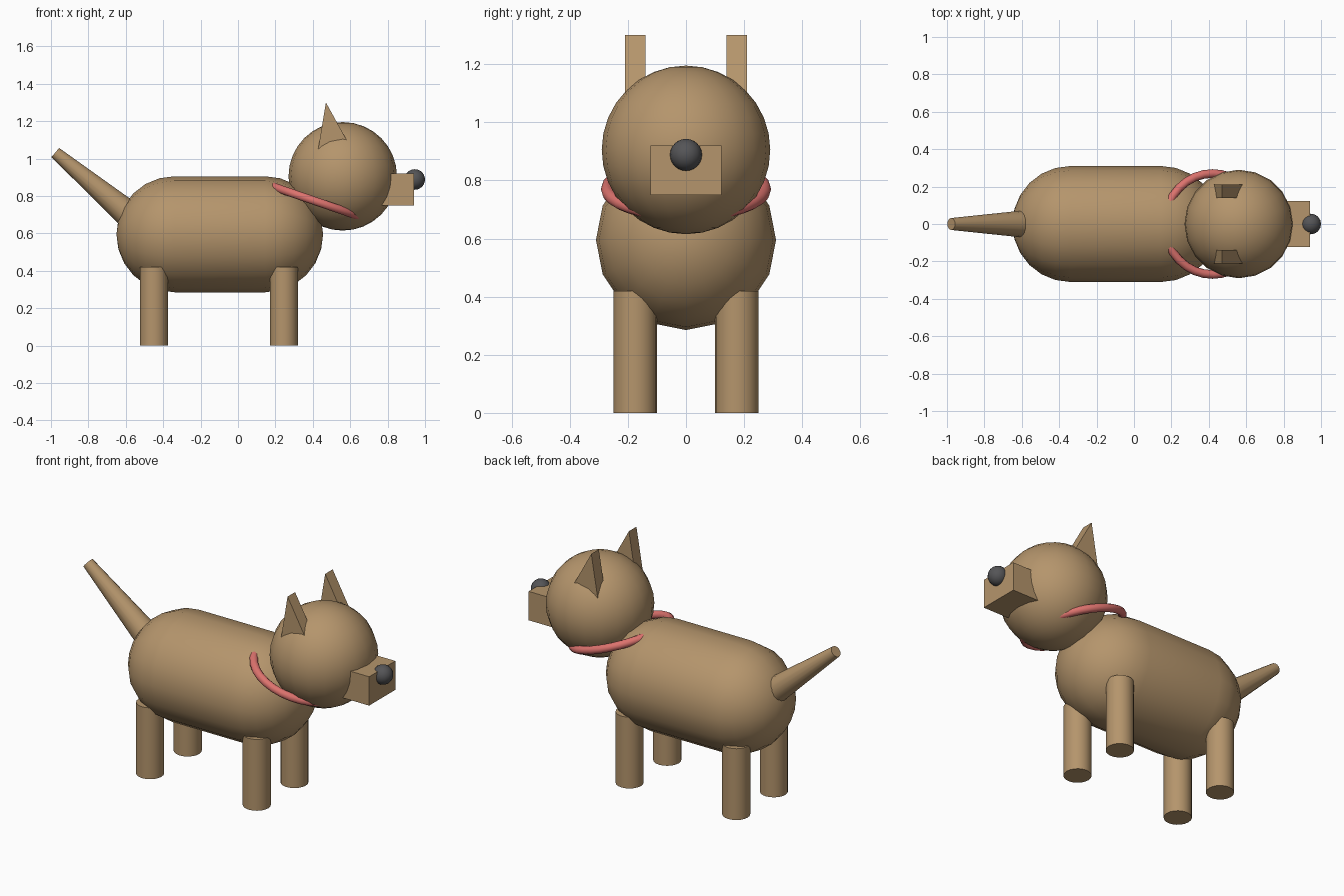
import bpy, bmesh, math
from mathutils import Vector, Matrix

if "Cube" in bpy.data.objects:
    bpy.data.objects.remove(bpy.data.objects["Cube"], do_unlink=True)


def material(name, colour):
    m = bpy.data.materials.new(name)
    m.use_nodes = True
    m.diffuse_color = (*colour, 1)
    m.node_tree.nodes["Principled BSDF"].inputs["Base Color"].default_value = (*colour, 1)
    return m


TAN = material("tan fur", (0.46, 0.30, 0.15))
RED = material("collar red", (0.72, 0.17, 0.155))
DARK = material("nose grey", (0.09, 0.09, 0.095))


def finish(ob, name, mat, smooth=True):
    ob.name = ob.data.name = name
    ob.data.materials.append(mat)
    if smooth:
        bpy.ops.object.select_all(action="DESELECT")
        ob.select_set(True)
        bpy.context.view_layer.objects.active = ob
        bpy.ops.object.shade_smooth_by_angle(angle=math.radians(40))
    return ob


def from_bmesh(bm, name, mat, smooth=True):
    bmesh.ops.recalc_face_normals(bm, faces=bm.faces)
    me = bpy.data.meshes.new(name)
    bm.to_mesh(me)
    bm.free()
    ob = bpy.data.objects.new(name, me)
    bpy.context.collection.objects.link(ob)
    return finish(ob, name, mat, smooth)


def rod(name, a, b, ra, rb, sides):
    """Round tapered rod from point a to point b."""
    a, b = Vector(a), Vector(b)
    bm = bmesh.new()
    turn = (b - a).to_track_quat("Z", "Y").to_matrix().to_4x4()
    bmesh.ops.create_cone(bm, cap_ends=True, segments=sides, radius1=ra, radius2=rb,
                          depth=(b - a).length,
                          matrix=Matrix.Translation((a + b) / 2) @ turn)
    return from_bmesh(bm, name, TAN)


def ball(name, centre, radius, sides, rings, mat):
    bm = bmesh.new()
    bmesh.ops.create_uvsphere(bm, u_segments=sides, v_segments=rings, radius=radius,
                              matrix=Matrix.Translation(centre))
    return from_bmesh(bm, name, mat)


# Body: capsule profile spun around the long axis
R, Z, BACK, FRONT, STEPS = 0.31, 0.595, -0.34, 0.145, 6
arc = [math.pi / 2 * i / STEPS for i in range(STEPS + 1)]
profile = [(BACK - R * math.cos(t), R * math.sin(t)) for t in arc]
profile += [(FRONT + R * math.cos(t), R * math.sin(t)) for t in reversed(arc)]
bm = bmesh.new()
verts = [bm.verts.new((x, 0, Z + r)) for x, r in profile]
edges = [bm.edges.new(pair) for pair in zip(verts, verts[1:])]
bmesh.ops.spin(bm, geom=verts + edges, cent=(0, 0, Z), axis=(1, 0, 0),
               angle=2 * math.pi, steps=16, use_merge=True)
bmesh.ops.remove_doubles(bm, verts=bm.verts, dist=0.001)
from_bmesh(bm, "body", TAN)

# Legs
for x, end in ((-0.45, "back"), (0.245, "front")):
    for y, side in ((-0.175, "right"), (0.175, "left")):
        rod(f"{end}_leg_{side}", (x, y, 0), (x, y, 0.42), 0.075, 0.075, 20)

# Tail
rod("tail", (-0.595, 0, 0.71), (-0.977, 0, 1.032), 0.072, 0.032, 16)

# Head and nose
ball("head", (0.56, 0, 0.905), 0.29, 20, 16, TAN)
ball("nose", (0.945, 0, 0.888), 0.055, 16, 12, DARK)

# Snout
bm = bmesh.new()
bmesh.ops.create_cube(bm, size=1, matrix=Matrix.Translation((0.82, 0, 0.835))
                      @ Matrix.Diagonal((0.24, 0.244, 0.17, 1)))
from_bmesh(bm, "snout", TAN, smooth=False)

# Ears: triangular plates sunk into the head
for y, side in ((-0.21, "right"), (0.14, "left")):
    bm = bmesh.new()
    tri = [bm.verts.new((x, y, z)) for x, z in ((0.47, 1.3), (0.41, 0.94), (0.63, 1.01))]
    face = bm.faces.new(tri)
    ext = bmesh.ops.extrude_face_region(bm, geom=[face], use_keep_orig=True)
    bmesh.ops.translate(bm, vec=(0, 0.07, 0),
                        verts=[v for v in ext["geom"] if isinstance(v, bmesh.types.BMVert)])
    from_bmesh(bm, f"ear_{side}", TAN, smooth=False)

# Collar: ring leaning forward around the neck
bpy.ops.mesh.primitive_torus_add(location=(0.42, 0, 0.77), rotation=(0, math.radians(19), 0),
                                 major_radius=0.27, minor_radius=0.023,
                                 major_segments=32, minor_segments=10)
finish(bpy.context.object, "collar", RED)
